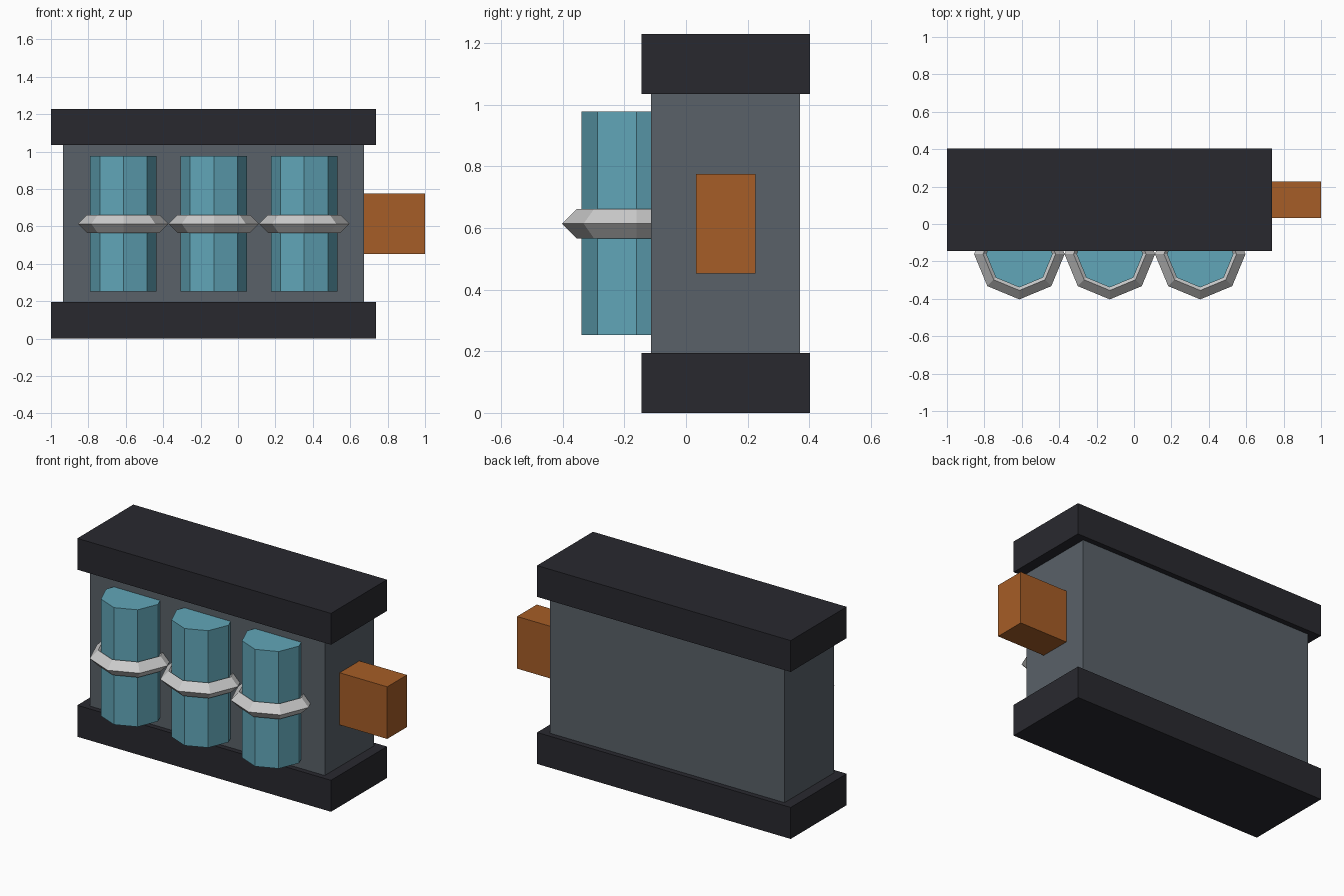
import bpy

if "Cube" in bpy.data.objects:
    bpy.data.objects.remove(bpy.data.objects["Cube"])


def material(name, rgb):
    m = bpy.data.materials.new(name)
    m.diffuse_color = (*rgb, 1)
    m.use_nodes = True
    m.node_tree.nodes["Principled BSDF"].inputs["Base Color"].default_value = m.diffuse_color
    return m


DARK = material("dark_metal", (0.022, 0.022, 0.028))
SLATE = material("slate", (0.10, 0.12, 0.14))
TEAL = material("teal_glass", (0.12, 0.38, 0.48))
COPPER = material("copper", (0.38, 0.11, 0.02))


def finish(name, mat=None):
    ob = bpy.context.object
    ob.name = name
    if mat:
        ob.data.materials.append(mat)
    return ob


def box(name, lo, hi, mat):
    bpy.ops.mesh.primitive_cube_add(
        size=1, location=[(a + b) / 2 for a, b in zip(lo, hi)])
    bpy.context.object.scale = [b - a for a, b in zip(lo, hi)]
    bpy.ops.object.transform_apply(location=False, rotation=False, scale=True)
    return finish(name, mat)


# Housing with overhanging base and cap slabs
box("housing", (-0.935, -0.113, 0.195), (0.674, 0.37, 1.035), SLATE)
box("base_slab", (-1, -0.145, 0), (0.739, 0.403, 0.195), DARK)
box("top_slab", (-1, -0.145, 1.035), (0.739, 0.403, 1.229), DARK)

# Side outlet block
box("side_outlet", (0.674, 0.033, 0.453), (1, 0.226, 0.776), COPPER)

# Three octagonal canisters half sunk in the front, each held by a ring
for i in range(3):
    x, y = -0.613 + 0.4835 * i, -0.161
    bpy.ops.mesh.primitive_cylinder_add(
        vertices=8, radius=0.178, depth=0.725, location=(x, y, 0.615))
    finish(f"canister_{i + 1}", TEAL)
    bpy.ops.mesh.primitive_torus_add(
        major_segments=8, minor_segments=4, major_radius=0.194,
        minor_radius=0.048, location=(x, y, 0.614))
    ring = finish(f"clamp_ring_{i + 1}")
    ring.data.shade_flat()
